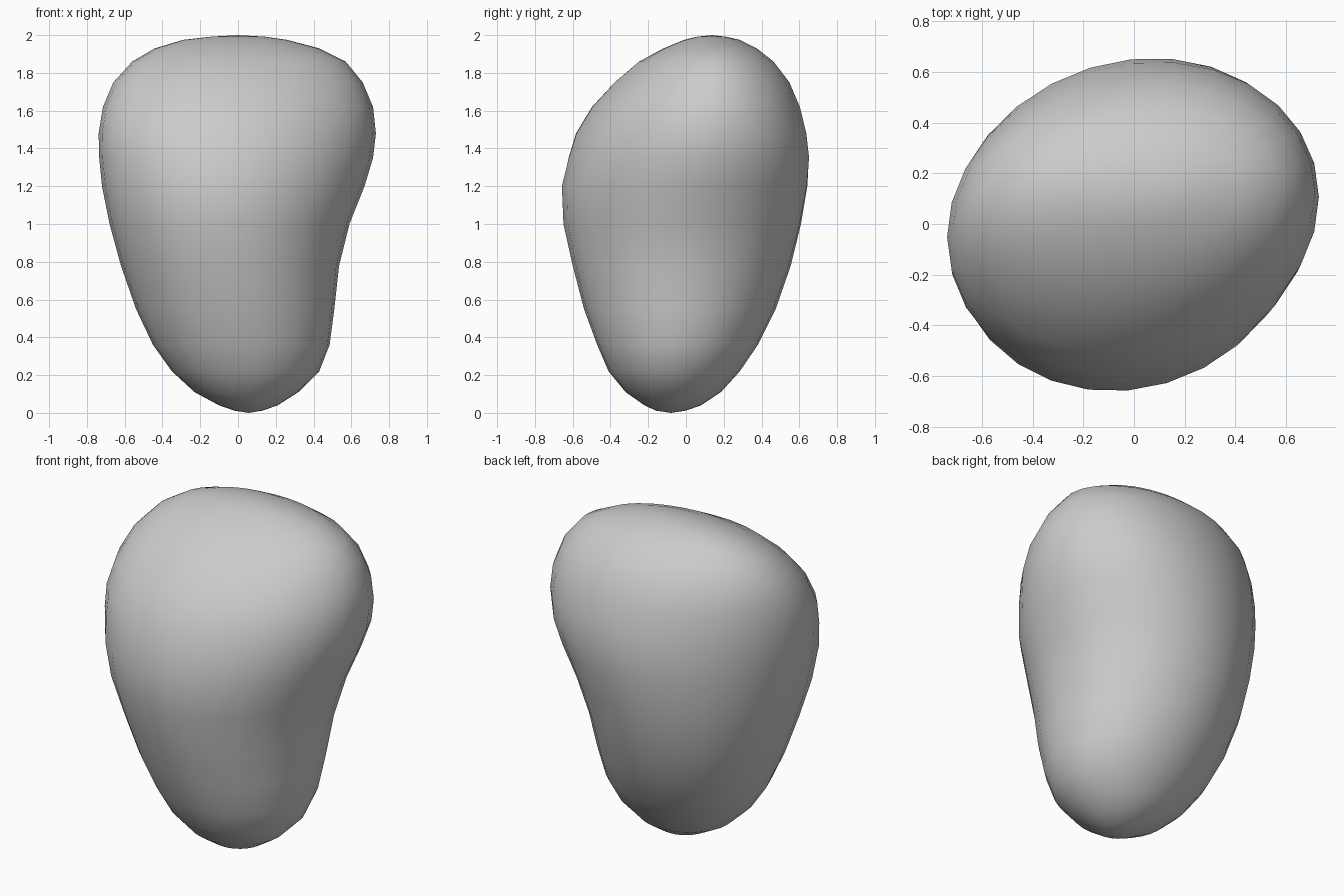
import bpy, bmesh, math

# Cross-sections: z, x min, x max, y min, y max, skew
RINGS = [
    (0.012, -0.02, 0.13, -0.16, 0.00, 0.0),
    (0.04, -0.10, 0.21, -0.22, 0.08, 0.0),
    (0.11, -0.23, 0.32, -0.32, 0.185, 0.0),
    (0.22, -0.35, 0.43, -0.41, 0.285, 0.0),
    (0.36, -0.45, 0.485, -0.47, 0.38, 0.0),
    (0.55, -0.54, 0.51, -0.54, 0.475, 0.0),
    (0.78, -0.62, 0.535, -0.60, 0.555, 0.02),
    (1.00, -0.68, 0.59, -0.65, 0.61, 0.06),
    (1.20, -0.72, 0.67, -0.66, 0.645, 0.09),
    (1.35, -0.735, 0.715, -0.625, 0.655, 0.12),
    (1.48, -0.738, 0.73, -0.585, 0.64, 0.13),
    (1.62, -0.715, 0.715, -0.50, 0.605, 0.13),
    (1.75, -0.66, 0.66, -0.38, 0.55, 0.12),
    (1.86, -0.56, 0.57, -0.25, 0.465, 0.10),
    (1.93, -0.44, 0.43, -0.12, 0.375, 0.08),
    (1.975, -0.29, 0.26, -0.01, 0.285, 0.05),
    (1.992, -0.14, 0.14, 0.06, 0.21, 0.0),
]
SEGMENTS = 28

bm = bmesh.new()


def add_ring(z, x0, x1, y0, y1, skew):
    ring = []
    for i in range(SEGMENTS):
        t = math.tau * i / SEGMENTS
        x = (x0 + x1) / 2 + (x1 - x0) / 2 * math.cos(t)
        y = (y0 + y1) / 2 + (y1 - y0) / 2 * math.sin(t + skew)
        ring.append(bm.verts.new((x, y, z)))
    return ring


# Boulder body lofted through the sections
rings = [add_ring(*r) for r in RINGS]
for low, high in zip(rings, rings[1:]):
    for i in range(SEGMENTS):
        j = (i + 1) % SEGMENTS
        bm.faces.new((low[i], low[j], high[j], high[i]))

# Rounded end caps
bottom = bm.verts.new((0.055, -0.08, 0.0))
top = bm.verts.new((0.0, 0.135, 2.0))
for i in range(SEGMENTS):
    j = (i + 1) % SEGMENTS
    bm.faces.new((bottom, rings[0][j], rings[0][i]))
    bm.faces.new((top, rings[-1][i], rings[-1][j]))

bmesh.ops.recalc_face_normals(bm, faces=bm.faces)
for f in bm.faces:
    f.smooth = True
mesh = bpy.data.meshes.new("boulder")
bm.to_mesh(mesh)
bm.free()
boulder = bpy.data.objects.new("boulder", mesh)
bpy.context.collection.objects.link(boulder)
